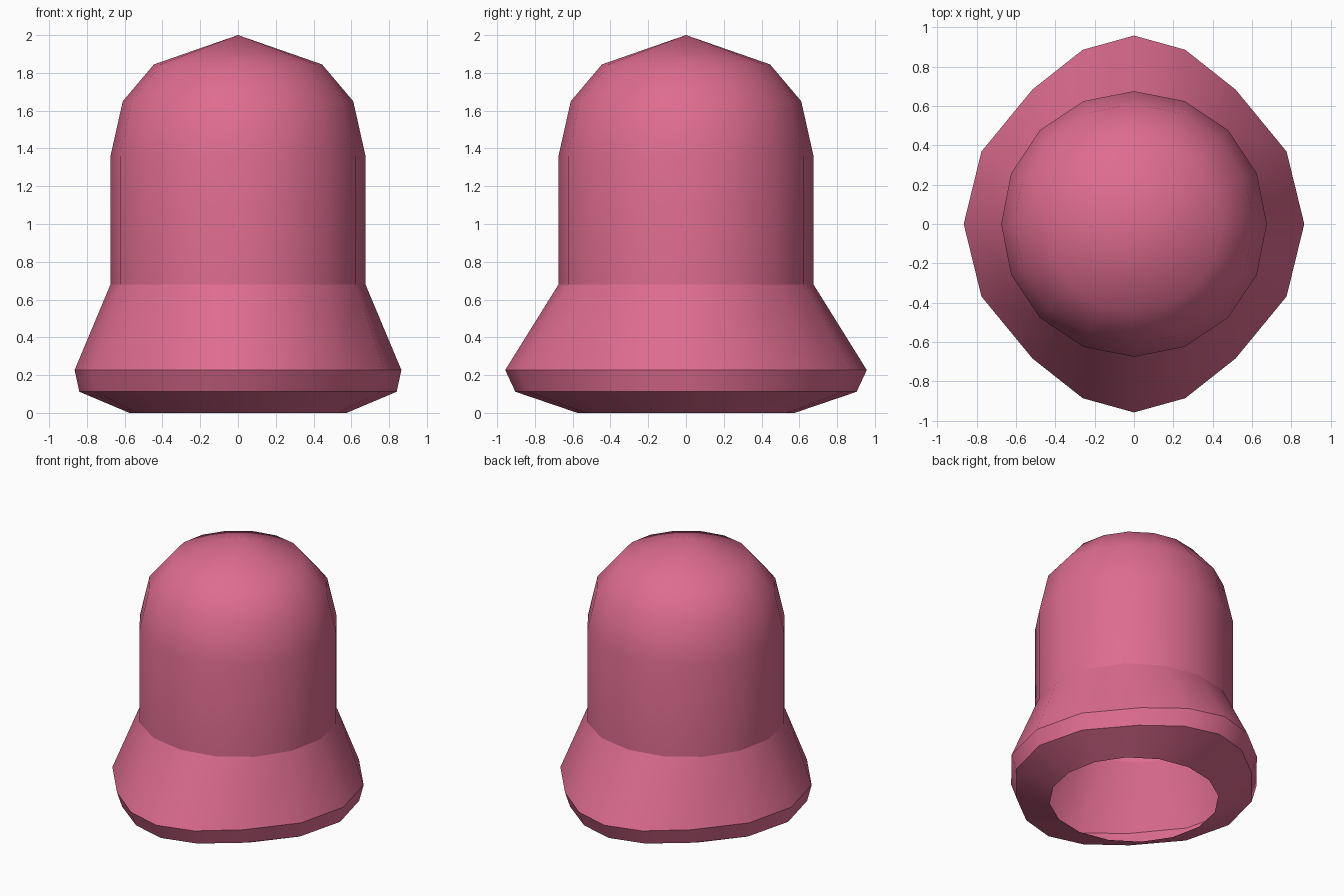
import bpy, bmesh, math

if "Cube" in bpy.data.objects:
    bpy.data.objects.remove(bpy.data.objects["Cube"])

SIDES = 16
pink = bpy.data.materials.new("pink")
pink.diffuse_color = (0.73, 0.15, 0.28, 1)
pink.use_nodes = True
pink.node_tree.nodes["Principled BSDF"].inputs["Base Color"].default_value = pink.diffuse_color


def circle(r, z):
    return [(r * math.cos(2 * math.pi * i / SIDES), r * math.sin(2 * math.pi * i / SIDES), z)
            for i in range(SIDES)]


# oval brim outline: one quarter, mirrored all the way round
QUARTER = [(0.865, 0), (0.775, 0.368), (0.516, 0.683), (0.26, 0.885), (0, 0.957)]


def brim(sx, sy, z):
    half = QUARTER + [(-x, y) for x, y in QUARTER[-2::-1]]
    full = half + [(x, -y) for x, y in half[-2:0:-1]]
    return [(x * sx, y * sy, z) for x, y in full]


# rings from the open bottom to the dome, with a crease flag
rings = [
    (circle(0.575, 0.0), False),
    (brim(0.971, 0.944, 0.112), True),
    (brim(1, 1, 0.227), True),
    (circle(0.675, 0.68), True),
    (circle(0.675, 1.36), False),
    (circle(0.61, 1.65), False),
    (circle(0.445, 1.845), False),
]

# bell-shaped hat: thin shell, open underneath
bm = bmesh.new()
loops = [[bm.verts.new(p) for p in pts] for pts, _ in rings]
for a, b in zip(loops, loops[1:]):
    for i in range(SIDES):
        j = (i + 1) % SIDES
        bm.faces.new((a[i], a[j], b[j], b[i]))
tip = bm.verts.new((0, 0, 2.0))
for i in range(SIDES):
    bm.faces.new((loops[-1][i], loops[-1][(i + 1) % SIDES], tip))
for f in bm.faces:
    f.smooth = True
for loop, (_, crease) in zip(loops, rings):
    if crease:
        for i in range(SIDES):
            bm.edges.get((loop[i], loop[(i + 1) % SIDES])).smooth = False

mesh = bpy.data.meshes.new("bell_hat")
bm.to_mesh(mesh)
bm.free()
mesh.materials.append(pink)
bpy.context.collection.objects.link(bpy.data.objects.new("bell_hat", mesh))
